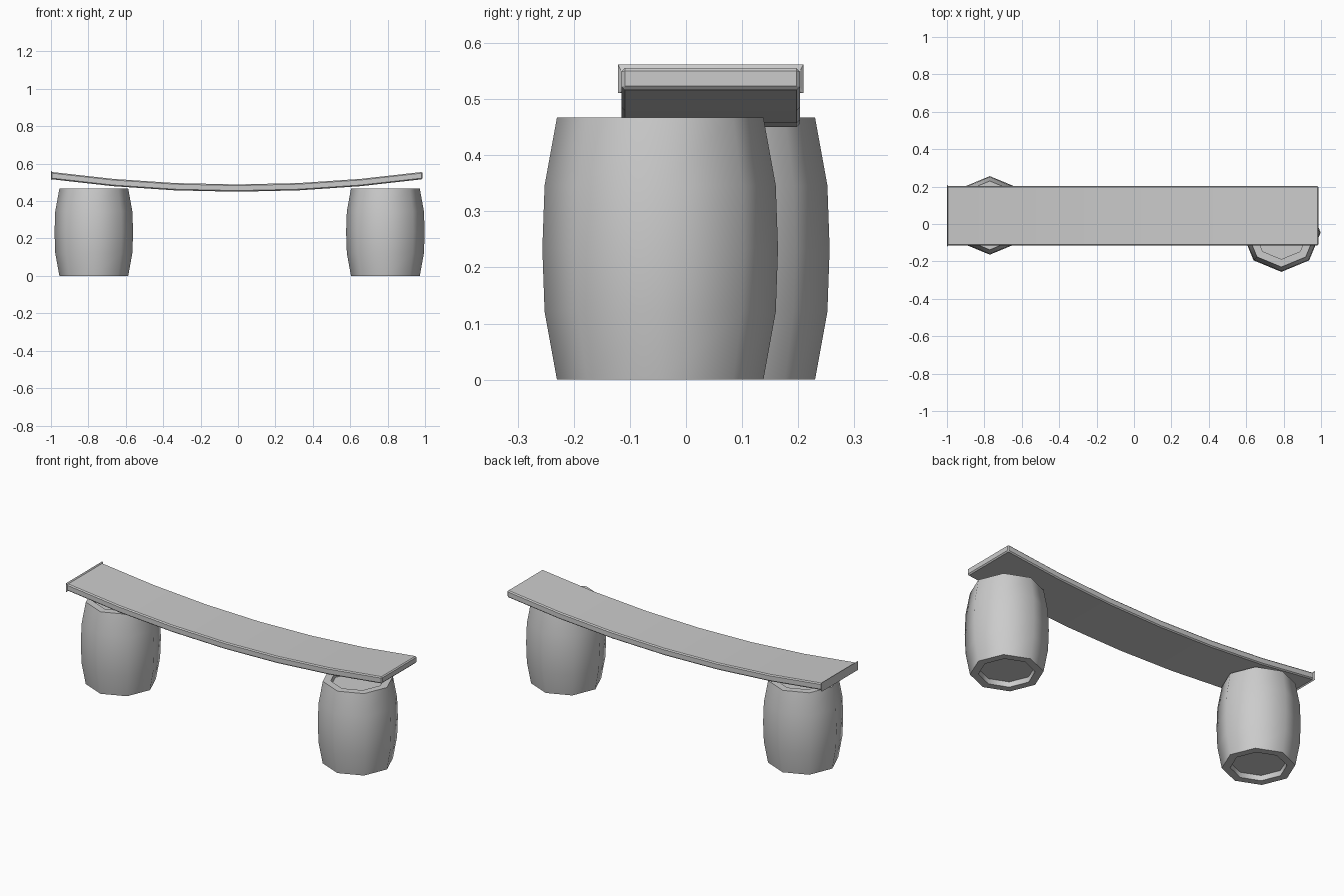
import bpy, bmesh, math

if "Cube" in bpy.data.objects:
    bpy.data.objects.remove(bpy.data.objects["Cube"], do_unlink=True)

grey = bpy.data.materials.new("plain_grey")
grey.use_nodes = True
colour = (0.6, 0.6, 0.6, 1)
grey.diffuse_color = colour
grey.node_tree.nodes["Principled BSDF"].inputs["Base Color"].default_value = colour


def finish(name, bm, angle):
    bmesh.ops.recalc_face_normals(bm, faces=bm.faces)
    mesh = bpy.data.meshes.new(name)
    bm.to_mesh(mesh)
    bm.free()
    obj = bpy.data.objects.new(name, mesh)
    bpy.context.collection.objects.link(obj)
    mesh.materials.append(grey)
    bpy.ops.object.select_all(action='DESELECT')
    obj.select_set(True)
    bpy.context.view_layer.objects.active = obj
    bpy.ops.object.shade_smooth_by_angle(angle=math.radians(angle))
    return obj


# Eight-sided barrel: bulging wall, flat rims and recessed lids
def barrel(name, x, y):
    height, sides, recess, inner = 0.467, 8, 0.03, 0.142
    profile = [(inner, recess), (inner, 0), (0.184, 0), (0.206, 0.121),
               (0.21, height / 2), (0.206, height - 0.121), (0.184, height),
               (inner, height), (inner, height - recess)]
    bm = bmesh.new()
    rings = []
    for r, z in profile:
        angles = [math.tau * i / sides for i in range(sides)]
        rings.append([bm.verts.new((r * math.cos(a), r * math.sin(a), z)) for a in angles])
    for low, high in zip(rings, rings[1:]):
        for i in range(sides):
            j = (i + 1) % sides
            bm.faces.new((low[i], low[j], high[j], high[i]))
    bm.faces.new(rings[0])
    bm.faces.new(rings[-1])
    finish(name, bm, 60).location = (x, y, 0)


barrel("right_barrel", -0.771, 0.046)
barrel("left_barrel", 0.788, -0.046)

# Sagging plank with chamfered edges
x_min, x_max, y_min, y_max = -1.0, 0.987, -0.115, 0.203
thickness, sag, segments = 0.039, 0.067, 6
bm = bmesh.new()
sections = []
for i in range(segments + 1):
    t = i / segments
    x = x_min + (x_max - x_min) * t
    z = 0.45 + sag * (2 * t - 1) ** 2
    sections.append([bm.verts.new((x, y, z + dz)) for y, dz in
                     ((y_min, 0), (y_max, 0), (y_max, thickness), (y_min, thickness))])
for a, b in zip(sections, sections[1:]):
    for i in range(4):
        j = (i + 1) % 4
        bm.faces.new((a[i], a[j], b[j], b[i]))
bm.faces.new(sections[0])
bm.faces.new(sections[-1])
bm.normal_update()
sharp = [e for e in bm.edges if e.calc_face_angle(0) > 1]
bmesh.ops.bevel(bm, geom=sharp, offset=0.006, segments=1, affect='EDGES', profile=0.5)
finish("plank", bm, 30)
